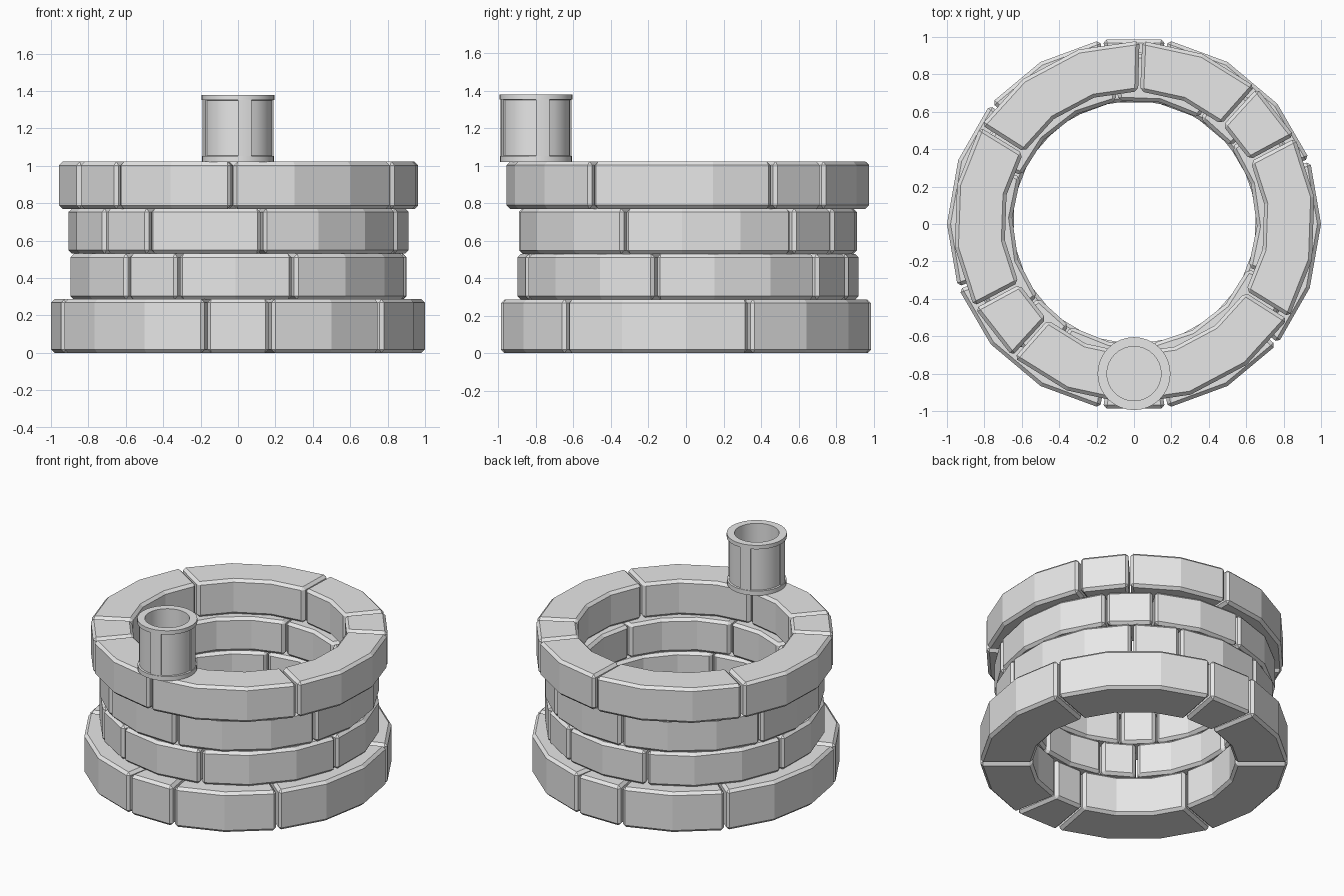
import bpy, bmesh
from math import radians, cos, sin

if "Cube" in bpy.data.objects:
    bpy.data.objects.remove(bpy.data.objects["Cube"])

stone = bpy.data.materials.new("grey_stone")
stone.diffuse_color = (0.8, 0.8, 0.8, 1)
stone.use_nodes = True
stone.node_tree.nodes["Principled BSDF"].inputs["Base Color"].default_value = stone.diffuse_color


def make_object(name, bm):
    bmesh.ops.recalc_face_normals(bm, faces=bm.faces)
    me = bpy.data.meshes.new(name)
    bm.to_mesh(me)
    bm.free()
    me.materials.append(stone)
    ob = bpy.data.objects.new(name, me)
    bpy.context.collection.objects.link(ob)
    return ob


def add_block(bm, start, spans, r_in, r_out, z0, z1, cx, cy):
    """Closed arc block made of 20 degree facets."""
    gap = 0.45
    rows = []
    for i in range(spans + 1):
        a = start + 20 * i + (gap if i == 0 else -gap if i == spans else 0)
        c, s = cos(radians(a)), sin(radians(a))
        rows.append([bm.verts.new((cx + r * c, cy + r * s, z)) for r, z in
                     ((r_in, z0), (r_out, z0), (r_out, z1), (r_in, z1))])
    for p, q in zip(rows, rows[1:]):
        for k in range(4):
            n = (k + 1) % 4
            bm.faces.new((p[k], q[k], q[n], p[n]))
    bm.faces.new(rows[0])
    bm.faces.new(rows[-1])


# Four courses of stones; each course repeats short, medium, long, long twice
courses = [
    ("base_course", 260, 0.66, 1.0, 0.0, 0.287, 0, 0),
    ("lower_course", 229, 0.655, 0.91, 0.285, 0.53, 0.003, 0.01),
    ("middle_course", 218, 0.655, 0.91, 0.53, 0.772, 0.003, 0.01),
    ("rim_course", 208, 0.70, 0.97, 0.77, 1.022, 0.003, 0.01),
]
for name, start, r_in, r_out, z0, z1, cx, cy in courses:
    bm = bmesh.new()
    a = start
    for spans in (1, 2, 3, 3) * 2:
        add_block(bm, a, spans, r_in, r_out, z0, z1, cx, cy)
        a += 20 * spans
    ob = make_object(name, bm)
    bev = ob.modifiers.new("chamfer", "BEVEL")
    bev.width = 0.019
    bev.segments = 1
    bev.limit_method = 'ANGLE'
    bev.angle_limit = radians(40)

# Bucket: lathed profile with four sunken side panels
N = 32
profile = [(0.188, 1.02), (0.193, 1.02), (0.193, 1.052), (0.189, 1.052),
           (0.189, 1.352), (0.195, 1.352), (0.195, 1.38), (0.145, 1.38),
           (0.145, 1.06)]
bm = bmesh.new()
rings = []
for r, z in profile:
    rings.append([bm.verts.new((r * cos(radians(360 / N * i)),
                                -0.8 + r * sin(radians(360 / N * i)), z))
                  for i in range(N)])
panels = [[] for _ in range(4)]
for k, (lo, hi) in enumerate(zip(rings, rings[1:])):
    for i in range(N):
        j = (i + 1) % N
        f = bm.faces.new((lo[i], lo[j], hi[j], hi[i]))
        if k == 3 and i % 8 >= 2:
            panels[i // 8].append(f)
bm.faces.new(rings[0])
bm.faces.new(rings[-1])
bmesh.ops.recalc_face_normals(bm, faces=bm.faces)
for p in panels:
    bmesh.ops.inset_region(bm, faces=p, thickness=0.002, depth=-0.008,
                           use_even_offset=True)
bucket = make_object("bucket", bm)
bpy.context.view_layer.objects.active = bucket
bucket.select_set(True)
bpy.ops.object.shade_smooth_by_angle(angle=radians(30))
